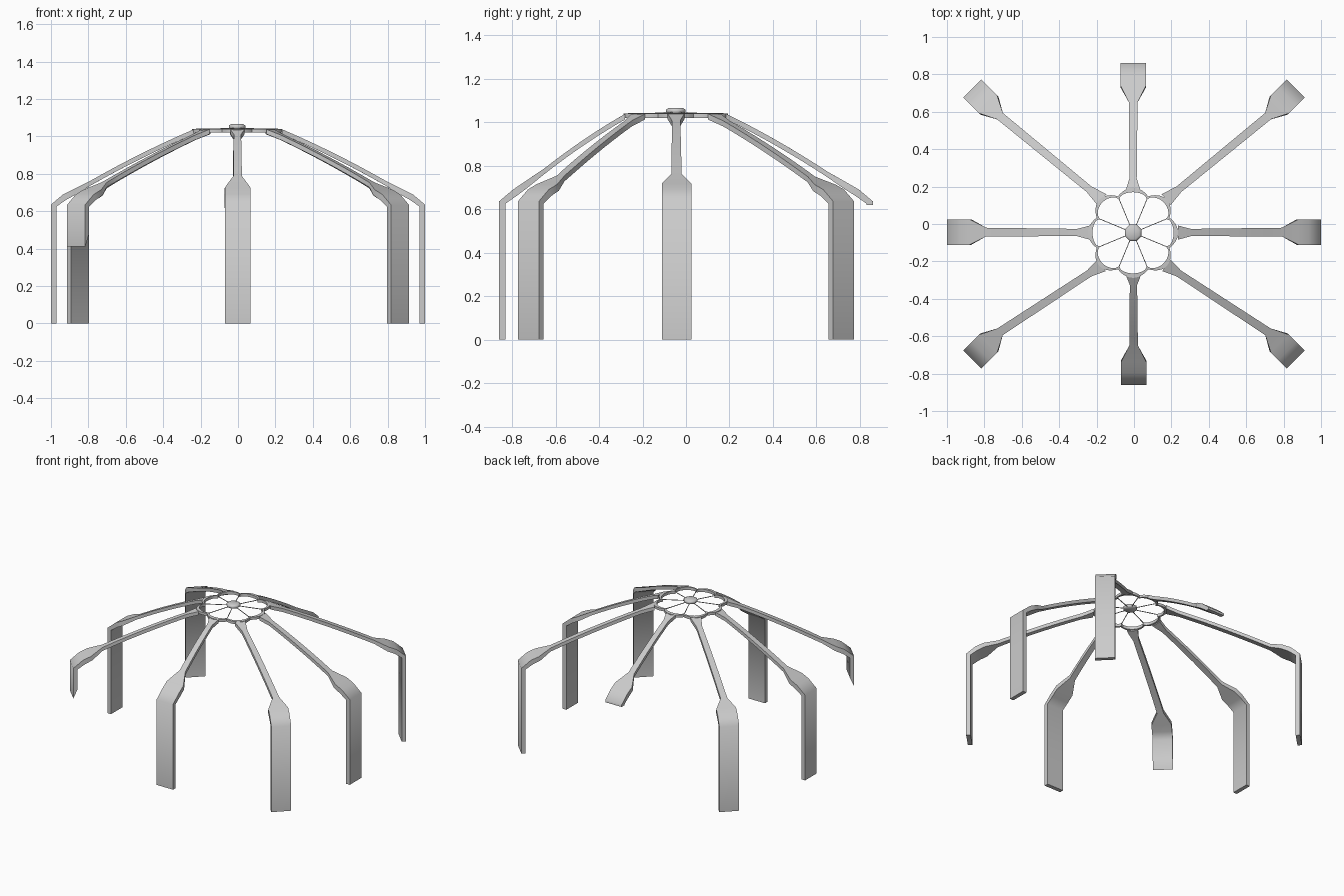
import bpy, bmesh, math
from mathutils import Vector

cube = bpy.data.objects.get("Cube")
if cube:
    bpy.data.objects.remove(cube, do_unlink=True)

HUB = Vector((-0.005, -0.047, 0))

metal = bpy.data.materials.new("grey metal")
metal.use_nodes = True
metal.diffuse_color = (0.6, 0.6, 0.6, 1)
metal.node_tree.nodes["Principled BSDF"].inputs["Base Color"].default_value = (0.6, 0.6, 0.6, 1)


def finish(name, bm):
    bmesh.ops.recalc_face_normals(bm, faces=bm.faces)
    mesh = bpy.data.meshes.new(name)
    bm.to_mesh(mesh)
    bm.free()
    mesh.materials.append(metal)
    ob = bpy.data.objects.new(name, mesh)
    bpy.context.collection.objects.link(ob)
    bpy.ops.object.select_all(action="DESELECT")
    ob.select_set(True)
    bpy.context.view_layer.objects.active = ob
    bpy.ops.object.shade_smooth_by_angle(angle=math.radians(60))


def bridge(bm, a, b):
    n = len(a)
    for i in range(n):
        bm.faces.new((a[i], a[(i + 1) % n], b[(i + 1) % n], b[i]))


def tube(name, rings):
    """Closed solid through a row of equal-sized cross-sections."""
    bm = bmesh.new()
    rings = [[bm.verts.new(p) for p in ring] for ring in rings]
    for a, b in zip(rings, rings[1:]):
        bridge(bm, a, b)
    bm.faces.new(rings[0])
    bm.faces.new(rings[-1])
    finish(name, bm)


def leg(name, start, end, blade_dir, foot=0.0, foot_inner=0.0):
    """Slim roof arm that flares into a wide blade and bends down into a post."""
    s, e, d = Vector(start), Vector(end), Vector(blade_dir).normalized()
    slope = 0.348 / ((e - s).length - 0.065)
    neck = e - 0.21 * d
    neck_z = 0.69 + slope * 0.145
    flare_z = 0.69 + slope * 0.055
    arm = (neck - s).normalized()
    # each section: outer point, outer z, inner point, inner z, half width, heading
    sections = []
    for i in range(9):
        t = i / 8
        p = s.lerp(neck, t)
        z = 1.038 + (neck_z - 1.038) * t + 0.04 * t * (1 - t)
        w = 0.038 if i == 0 else 0.019 + 0.004 * t
        sections.append((p, z, p, z - 0.026, w, arm if i < 8 else arm + d))
    blade = [(-0.12, flare_z, -0.13, flare_z - 0.03), (-0.065, 0.69, -0.08, 0.66),
             (0, 0.635, -0.03, 0.625), (0, foot, -0.03, foot_inner)]
    for so, zo, si, zi in blade:
        sections.append((e + so * d, zo, e + si * d, zi, 0.068, d))
    rings = []
    for po, zo, pi, zi, w, head in sections:
        head = head.normalized()
        side = Vector((-head.y, head.x)) * w
        corners = ((po - side, zo), (po + side, zo), (pi + side, zi), (pi - side, zi))
        rings.append([(p.x, p.y, z) for p, z in corners])
    tube(name, rings)


# Straight legs, the back one ending in a short lip
leg("front_leg", (-0.003, -0.28), (-0.002, -0.86), (0, -1))
leg("back_leg_stub", (-0.005, 0.185), (-0.004, 0.86), (0, 1), 0.618, 0.62)
for side, x in (("left", 1), ("right", -1)):
    leg(side + "_leg", (0.235 * x, -0.046), (x, -0.043), (x, 0))
    # Diagonal legs, one of them cut short
    leg("back_" + side + "_leg", (0.172 * x, 0.13), (0.865 * x, 0.725), (x, 1))
    cut = (0.41, 0.48) if x < 0 else (0, 0)
    leg("front_" + side + "_leg", (0.172 * x, -0.22), (0.865 * x, -0.725), (x, -1), *cut)


def polar(r, a, z):
    return HUB + Vector((r * math.cos(a), r * math.sin(a), z))


# Scalloped crown ring: round lobes inside, straighter edges outside
STEPS = 96
bm = bmesh.new()
loops = []
for outside, z in ((False, 1.041), (True, 1.039), (True, 1.02), (False, 1.02)):
    loop = []
    for i in range(STEPS):
        a = 2 * math.pi * i / STEPS
        c = math.cos(4 * a)
        if outside:
            r = 0.211 + 0.036 * abs(c) - 0.006 * c
        else:
            r = 0.192 + 0.032 * math.sqrt(abs(c)) - 0.007 * c
        loop.append(bm.verts.new(polar(r, a, z)))
    loops.append(loop)
for a, b in zip(loops, loops[1:] + loops[:1]):
    bridge(bm, a, b)
finish("crown_ring", bm)

# Thin spokes from the boss to the cusps of the ring
for k in range(8):
    a = math.pi / 8 + k * math.pi / 4
    across = Vector((-math.sin(a), math.cos(a), 0)) * 0.002
    up = Vector((0, 0, 0.002))
    ends = []
    for r, z in ((0.03, 1.045), (0.197, 1.036)):
        p = polar(r, a, z)
        ends.append((p - across - up, p + across - up, p + across + up, p - across + up))
    tube("spoke_%d" % (k + 1), ends)

# Central boss
profile = ((0.04, 1.038), (0.048, 1.045), (0.048, 1.058), (0.036, 1.065))
tube("central_boss", [[polar(r, math.pi / 8 + k * math.pi / 4, z) for k in range(8)]
                      for r, z in profile])
